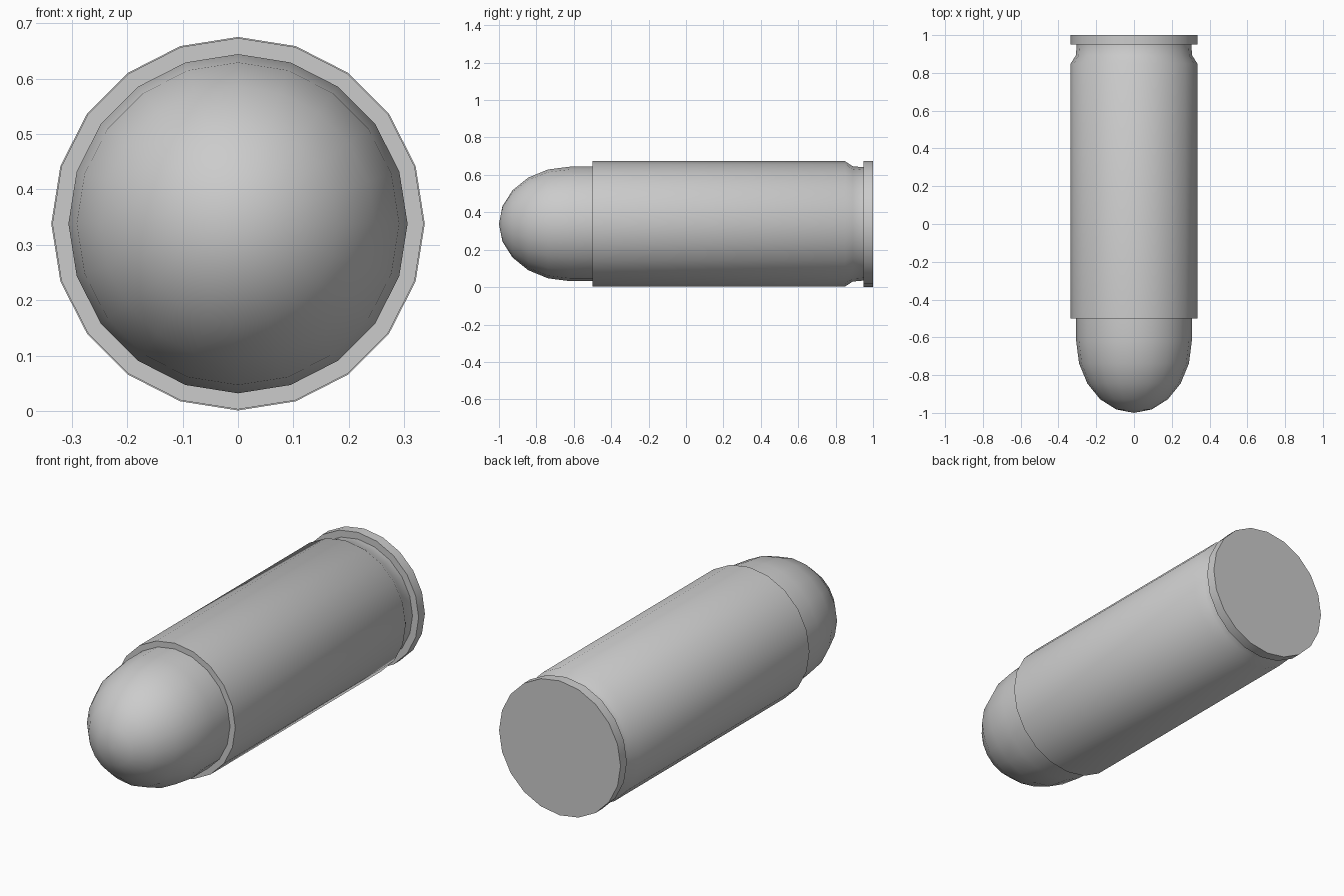
import bpy, bmesh
from math import sin, cos, pi, radians

if "Cube" in bpy.data.objects:
    bpy.data.objects.remove(bpy.data.objects["Cube"])

SIDES = 20
CENTRE_Z = 0.338


def lathe(name, profile):
    """Spin (y, radius) points, listed front to back, around the long axis."""
    bm = bmesh.new()
    rings = []
    for y, r in profile:
        if r == 0:
            rings.append([bm.verts.new((0, y, CENTRE_Z))] * SIDES)
        else:
            rings.append([bm.verts.new((r * cos(2 * pi * j / SIDES), y,
                                        CENTRE_Z + r * sin(2 * pi * j / SIDES)))
                          for j in range(SIDES)])
    for a, b in zip(rings, rings[1:]):
        for j in range(SIDES):
            k = (j + 1) % SIDES
            loop = list(dict.fromkeys((a[j], b[j], b[k], a[k])))
            bm.faces.new(loop)
    mesh = bpy.data.meshes.new(name)
    bm.to_mesh(mesh)
    bm.free()
    obj = bpy.data.objects.new(name, mesh)
    bpy.context.collection.objects.link(obj)
    bpy.ops.object.select_all(action='DESELECT')
    obj.select_set(True)
    bpy.context.view_layer.objects.active = obj
    bpy.ops.object.shade_smooth_by_angle(angle=radians(42))
    return obj


# Rounded nose: stretched half sphere followed by a short straight shank
dome = [(-0.62 - 0.38 * cos(i * pi / 10), 0.306 * sin(i * pi / 10)) for i in range(6)]
lathe("nose", dome + [(-0.5, 0.306)])

# Casing with front lip and tapered groove at the back
lathe("casing", [(-0.5, 0.306), (-0.5, 0.335), (0.85, 0.335), (0.892, 0.308), (0.95, 0.303)])

# Base rim disc
lathe("base_rim", [(0.95, 0.303), (0.95, 0.337), (1.0, 0.337), (1.0, 0)])
